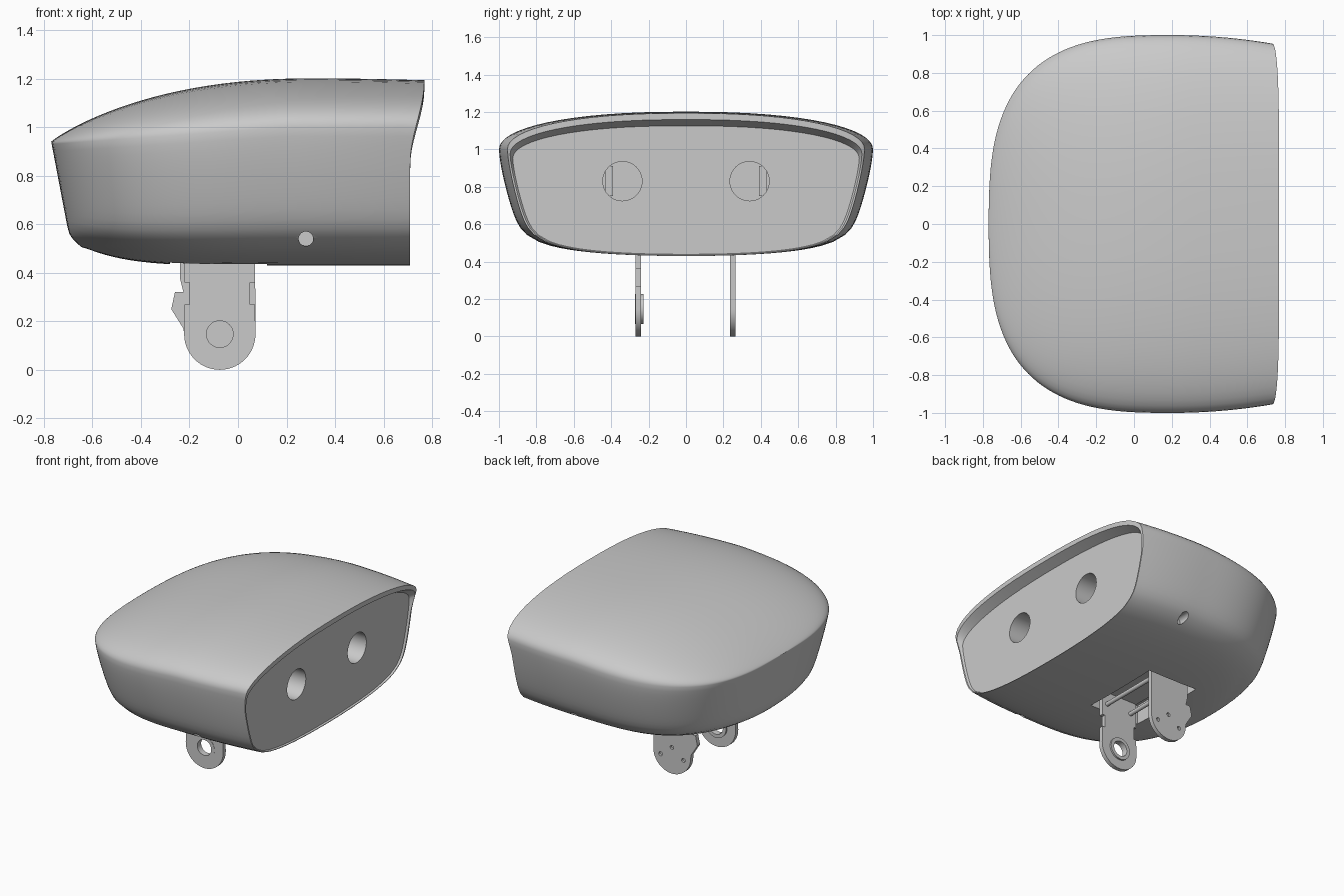
import bpy, bmesh, math
from mathutils import Matrix, Vector

if "Cube" in bpy.data.objects:
    bpy.data.objects.remove(bpy.data.objects["Cube"], do_unlink=True)

grey = bpy.data.materials.new("plain grey")
grey.use_nodes = True
colour = (0.59, 0.59, 0.59, 1)
grey.diffuse_color = colour
grey.node_tree.nodes["Principled BSDF"].inputs["Base Color"].default_value = colour


def finish(name, bm):
    bmesh.ops.recalc_face_normals(bm, faces=bm.faces)
    mesh = bpy.data.meshes.new(name)
    bm.to_mesh(mesh)
    bm.free()
    mesh.materials.append(grey)
    obj = bpy.data.objects.new(name, mesh)
    bpy.context.collection.objects.link(obj)
    return obj


def activate(obj):
    bpy.ops.object.select_all(action='DESELECT')
    obj.select_set(True)
    bpy.context.view_layer.objects.active = obj


def smooth(obj, angle=35):
    activate(obj)
    bpy.ops.object.shade_smooth_by_angle(angle=math.radians(angle))


def box(name, lo, hi):
    bm = bmesh.new()
    bmesh.ops.create_cube(bm, size=1)
    lo, hi = Vector(lo), Vector(hi)
    for v in bm.verts:
        v.co = (lo + hi) / 2 + v.co * (hi - lo)
    return finish(name, bm)


def cylinder(name, centre, radius, length, axis):
    bm = bmesh.new()
    turn = Vector((0, 0, 1)).rotation_difference(Vector(axis)).to_matrix().to_4x4()
    bmesh.ops.create_cone(bm, cap_ends=True, segments=40, radius1=radius, radius2=radius,
                          depth=length, matrix=Matrix.Translation(centre) @ turn)
    return finish(name, bm)


def cut(obj, cutters):
    for cutter in cutters:
        cutter.hide_render = True
        mod = obj.modifiers.new("cut", 'BOOLEAN')
        mod.operation = 'DIFFERENCE'
        mod.solver = 'EXACT'
        mod.object = cutter
        activate(obj)
        bpy.ops.object.modifier_apply(modifier=mod.name)
        bpy.data.objects.remove(cutter, do_unlink=True)


def clamp(v):
    return min(max(v, 0), 1)


def lean(d):
    return 1 - 0.155 * d ** 1.4


# Section of the shell: (width share, height share), top centre to bottom centre
UPPER, WALL, FLOOR = 16, 12, 16
half = []
for i in range(UPPER):
    a = math.pi / 2 * (1 - i / UPPER)
    half.append((math.cos(a) ** 0.87 if i else 0, math.sin(a) ** 0.95))
for i in range(WALL):
    d = 0.8 * i / WALL
    half.append(((1 - d ** 11) ** 0.455 * lean(d), -d))
edge = (1 - 0.8 ** 11) ** 0.455
for i in range(FLOOR + 1):
    s = edge * (1 - i / FLOOR)
    d = (1 - s ** 2.2) ** (1 / 11)
    half.append((s * lean(d), -d))
section = half + [(-y, z) for y, z in half[-2:0:-1]]


def shell_ring(u):
    x = -0.77 + 1.5 * u
    t = min((x + 0.77) / 0.97, 1)
    rise = min((x + 0.77) / 1.1, 1)
    over = max(x - 0.2, 0)
    width = (1 - (1 - t) ** 2.9) ** (1 / 2.9) - 0.16 * over ** 2
    top = 0.94 + 0.262 * (1 - (1 - rise) ** 2.4) ** 0.9 - 0.03 * over ** 2
    middle = 0.93 + 0.07 * t
    bottom = 0.43 + 0.075 * (1 - t) ** 5
    ring = []
    for y, h in section:
        z = middle + h * ((top - middle) if h > 0 else (middle - bottom))
        # sloping back wall with a rounded lower edge, and a brow over the front
        back = -0.77 + 0.19 * min(max(0.94 - z, 0), 0.45) + 0.05 * clamp((0.58 - z) / 0.08) ** 2
        k = clamp((z - 0.86) / 0.33)
        front = 0.71 + 0.058 * k * k * (3 - 2 * k)
        ring.append(Vector((back + (front - back) * u, y * width, z)))
    return ring


# Shell: lofted from the closed back to the open front, with an inset front panel
STEPS = 48
rings = [shell_ring((i / STEPS) ** 2) for i in range(STEPS + 1)]
rim = rings[-1]
floor = min(p.z for p in rim)
rings.append([Vector((p.x, p.y * 0.985, floor + 0.004 + (p.z - floor) * 0.95)) for p in rim])
rings.append([Vector((0.698, p.y * 0.97, floor + 0.009 + (p.z - floor) * 0.9)) for p in rim])
bm = bmesh.new()
loops = [[bm.verts.new(p) for p in ring] for ring in rings]
n = len(section)
for a, b in zip(loops, loops[1:]):
    for i in range(n):
        j = (i + 1) % n
        bm.faces.new((a[i], a[j], b[j], b[i]))
bm.faces.new(loops[-1])
bmesh.ops.remove_doubles(bm, verts=bm.verts, dist=0.0002)
bmesh.ops.dissolve_degenerate(bm, edges=bm.edges, dist=0.0001)
shell = finish("shell", bm)

# Eye holes, screw holes and the slot for the neck bracket
cutters = [box("slot_cutter", (-0.28, -0.3, 0.3), (0.12, 0.3, 0.58))]
for side in (-1, 1):
    cutters.append(cylinder("eye_cutter", (0.65, side * 0.34, 0.83), 0.105, 0.4, (1, 0, 0)))
    cutters.append(cylinder("side_cutter", (0.28, side * 0.87, 0.54), 0.03, 0.2, (0, 1, 0)))
    cutters.append(cylinder("back_cutter", (-0.57, side * 0.48, 0.45), 0.025, 0.12, (0, 0, 1)))
cut(shell, cutters)
smooth(shell)

# Ribs seen inside the eye holes
for side, word in ((-1, "right"), (1, "left")):
    y = side * 0.41
    box(word + "_eye_rib", (0.44, y - 0.02, 0.75), (0.55, y + 0.02, 0.91))


def plate(name, outline, y0, y1):
    bm = bmesh.new()
    face = bm.faces.new([bm.verts.new((x, y0, z)) for x, z in outline])
    made = bmesh.ops.extrude_face_region(bm, geom=[face])["geom"]
    bmesh.ops.translate(bm, vec=(0, y1 - y0, 0),
                        verts=[g for g in made if isinstance(g, bmesh.types.BMVert)])
    # close the open side left by the extrusion
    bmesh.ops.holes_fill(bm, edges=[e for e in bm.edges if e.is_boundary])
    return finish(name, bm)


# Neck bracket: a notched tab with a pivot hole, and an eared tab with screw holes
PX, PZ, R = -0.075, 0.147, 0.147
arc = [(PX + R * math.cos(a), PZ + R * math.sin(a))
       for a in (math.pi * (1 + i / 28) for i in range(29))]
notched = arc + [(0.07, 0.27), (0.05, 0.27), (0.05, 0.36), (0.07, 0.36), (0.07, 0.57),
                 (-0.22, 0.57), (-0.22, 0.36), (-0.2, 0.36), (-0.2, 0.27), (-0.22, 0.27)]
eared = arc + [(0.07, 0.57), (-0.24, 0.57), (-0.24, 0.38), (-0.225, 0.32),
               (-0.26, 0.32), (-0.275, 0.25), (-0.225, 0.17)]
pivot_tab = plate("pivot_tab", notched, -0.27, -0.24)
pivot_ring = cylinder("pivot_ring", (PX, -0.25, PZ), 0.08, 0.044, (0, 1, 0))
for part in (pivot_tab, pivot_ring):
    cut(part, [cylinder("pivot_cutter", (PX, -0.25, PZ), 0.055, 0.2, (0, 1, 0))])
    smooth(part)
servo_tab = plate("servo_tab", eared, 0.235, 0.265)
cut(servo_tab, [cylinder("screw_cutter", (PX + dx, 0.265, PZ + dz), 0.014, 0.03, (0, 1, 0))
                for dx, dz in ((0, 0.04), (-0.09, -0.03), (0.09, -0.03))])
smooth(servo_tab)

# Bridge and cross rods joining the two tabs
box("bracket_bridge", (-0.22, -0.25, 0.54), (0.07, 0.25, 0.57))
for x, word in ((-0.17, "back"), (0.03, "front")):
    smooth(cylinder(word + "_cross_rod", (x, 0, 0.45), 0.015, 0.5, (0, 1, 0)))
